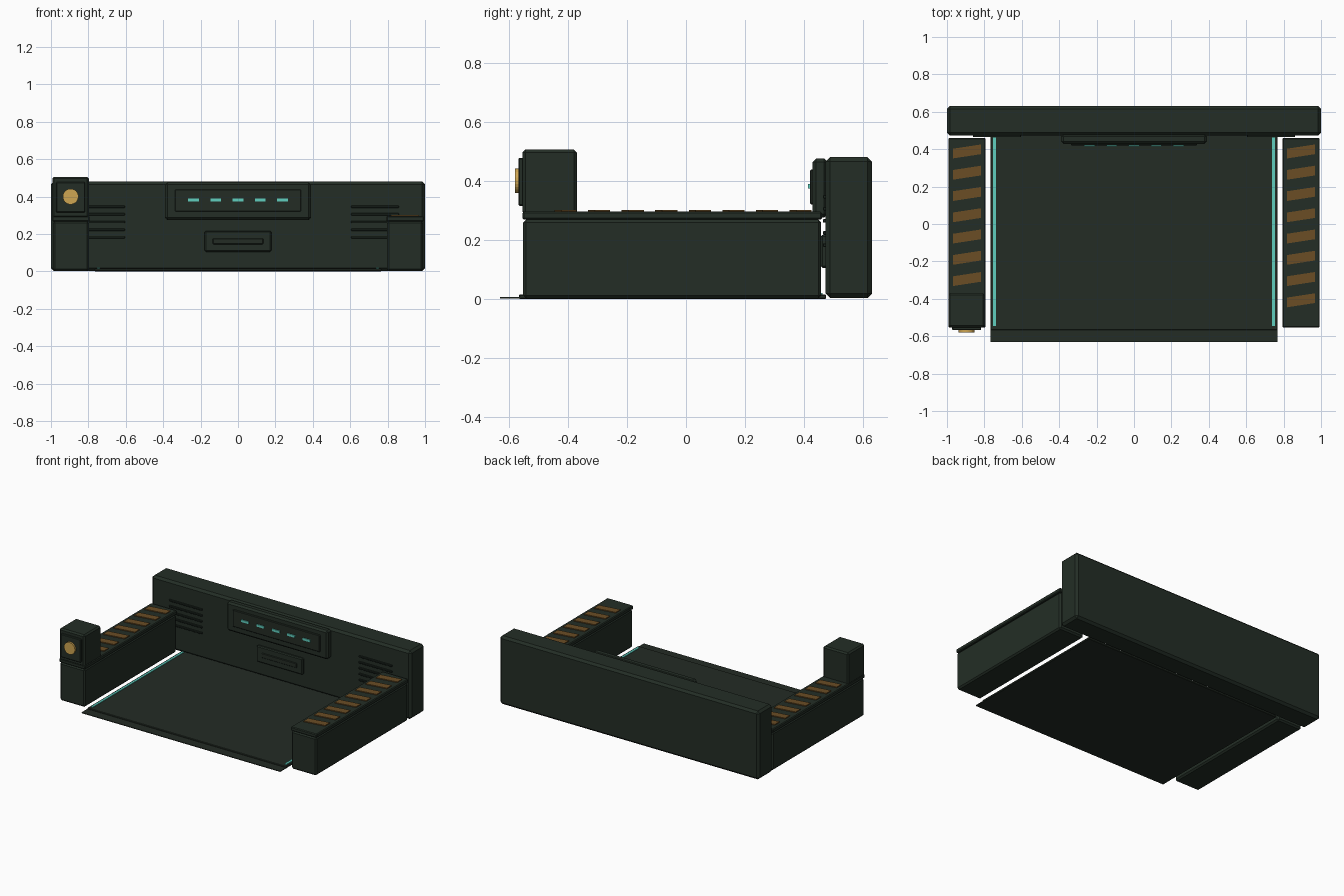
import bpy, bmesh, math
from mathutils import Vector, Matrix

if "Cube" in bpy.data.objects:
    bpy.data.objects.remove(bpy.data.objects["Cube"])


def material(name, rgb):
    m = bpy.data.materials.new(name)
    m.diffuse_color = (*rgb, 1)
    m.use_nodes = True
    m.node_tree.nodes["Principled BSDF"].inputs["Base Color"].default_value = m.diffuse_color
    return m


BODY = material("dark green metal", (0.017, 0.027, 0.019))
DECK = material("dark grey green deck", (0.017, 0.025, 0.018))
TRIM = material("near black green trim", (0.011, 0.018, 0.013))
TEAL = material("teal light", (0.115, 0.62, 0.52))
STRIPE = material("brown orange stripe", (0.147, 0.074, 0.018))
GOLD = material("gold lamp", (0.62, 0.38, 0.085))


def finish(name, bm, mat):
    bmesh.ops.recalc_face_normals(bm, faces=bm.faces[:])
    me = bpy.data.meshes.new(name)
    bm.to_mesh(me)
    bm.free()
    me.materials.append(mat)
    ob = bpy.data.objects.new(name, me)
    bpy.context.collection.objects.link(ob)
    return ob


def box(name, x, y, z, mat, bevel=0.0, shear=0.0):
    """Box from (min, max) ranges; shear raises y along x."""
    bm = bmesh.new()
    bmesh.ops.create_cube(bm, size=1)
    lo, hi = Vector((x[0], y[0], z[0])), Vector((x[1], y[1], z[1]))
    for v in bm.verts:
        s = v.co.x * shear
        v.co = Vector([(lo[i] + hi[i]) / 2 + v.co[i] * (hi[i] - lo[i]) for i in range(3)])
        v.co.y += s
    if bevel:
        bmesh.ops.bevel(bm, geom=bm.edges[:], offset=bevel, segments=1,
                        affect='EDGES', clamp_overlap=True)
    return finish(name, bm, mat)


# Back wall
box("back_wall", (-1, 1), (0.473, 0.63), (0.003, 0.48), BODY, 0.015)

# Floor deck, front lip and edge lights
box("floor_deck", (-0.767, 0.767), (-0.566, 0.475), (0, 0.015), DECK, 0.003)
box("front_lip", (-0.767, 0.767), (-0.63, -0.56), (0.002, 0.007), DECK)
for side in (-1, 1):
    c = side * 0.747
    box("floor_edge_light", (c - 0.008, c + 0.008), (-0.545, 0.463), (0.013, 0.02), TEAL)

# Side walls with caps and slanted stripes
for side, label in ((-1, "left"), (1, "right")):
    c = side * 0.893
    box(label + "_wall", (c - 0.096, c + 0.096), (-0.552, 0.458), (0.002, 0.268), BODY, 0.01)
    box(label + "_wall_cap", (c - 0.1, c + 0.1), (-0.553, 0.46), (0.268, 0.295), BODY, 0.005)
    for i in range(8):
        y = 0.388 - i * 0.1137
        if side < 0 and y < -0.35:
            continue                      # hidden by the post
        box(label + "_stripe", (c - 0.075, c + 0.075), (y - 0.026, y + 0.026),
            (0.293, 0.301), STRIPE, shear=0.023)

# Control post with lamp
box("control_post", (-0.993, -0.797), (-0.554, -0.37), (0.285, 0.506), BODY, 0.01)
box("lamp_plate", (-0.973, -0.817), (-0.568, -0.55), (0.315, 0.477), BODY, 0.004)
bm = bmesh.new()
bmesh.ops.create_cone(bm, cap_ends=True, segments=24, radius1=0.042, radius2=0.042, depth=0.02,
                      matrix=Matrix.Translation((-0.895, -0.57, 0.40)) @ Matrix.Rotation(math.pi / 2, 4, 'X'))
finish("post_lamp", bm, GOLD)

# Console with display and indicator lights
box("console_panel", (-0.39, 0.39), (0.429, 0.48), (0.275, 0.476), BODY, 0.012)
box("console_display", (-0.337, 0.337), (0.42, 0.435), (0.32, 0.438), DECK, 0.004)
for i in range(-2, 3):
    x = i * 0.119
    box("indicator_light", (x - 0.029, x + 0.029), (0.414, 0.422), (0.373, 0.389), TEAL)

# Lower hatch
box("lower_hatch", (-0.178, 0.178), (0.456, 0.48), (0.105, 0.217), BODY, 0.006)
box("hatch_handle", (-0.135, 0.135), (0.45, 0.46), (0.145, 0.177), DECK, 0.003)

# Vent slats
for side in (-1, 1):
    for i in range(5):
        z = 0.346 - i * 0.041
        box("vent_slat", tuple(sorted((side * 0.605, side * 0.86))), (0.464, 0.48),
            (z - 0.006, z + 0.006), TRIM, 0.002)
